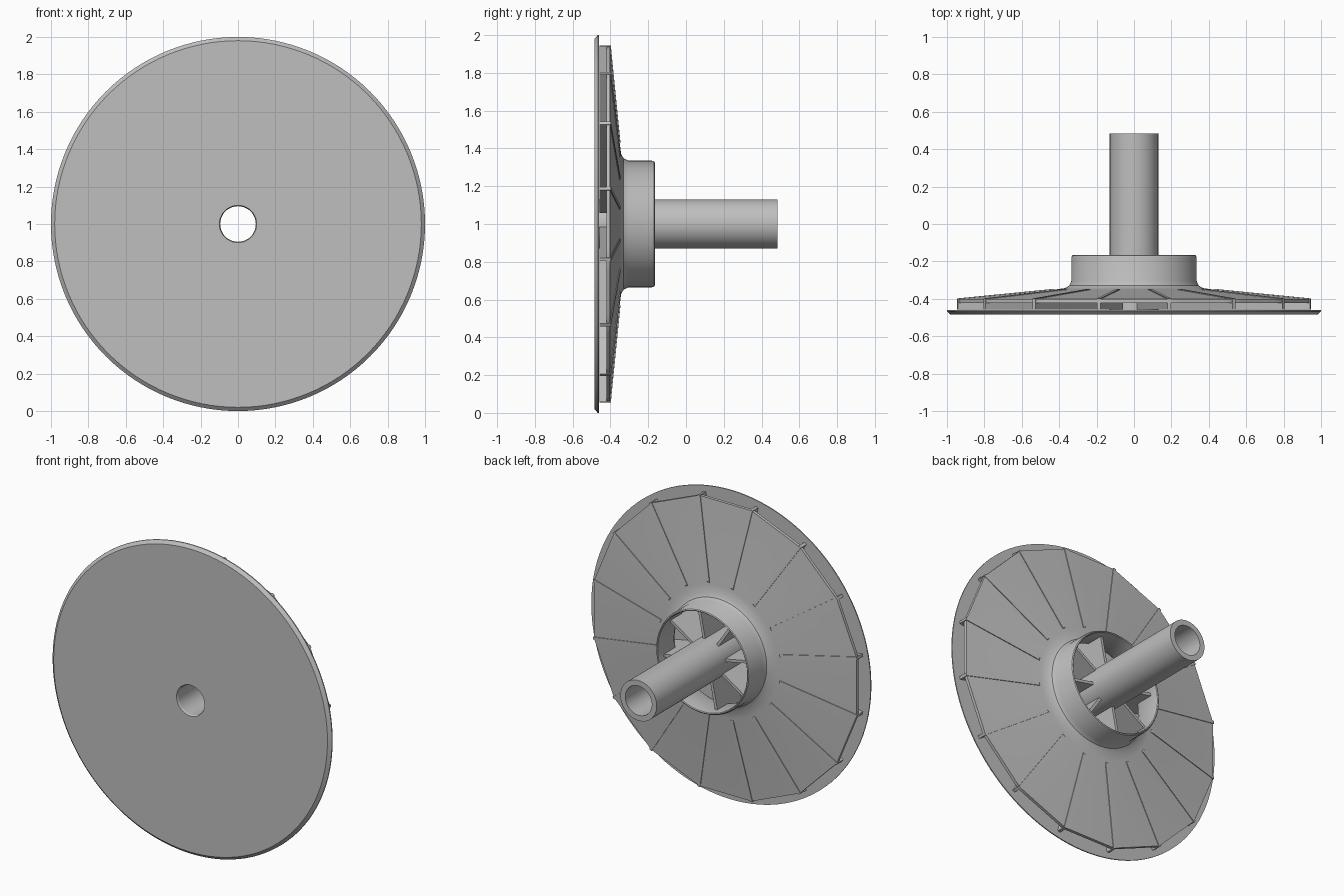
import bpy
import bmesh
from math import sin, cos, pi, radians
from mathutils import Matrix

cube = bpy.data.objects.get("Cube")
if cube:
    bpy.data.objects.remove(cube)

VANES = 16
STEP = 2 * pi / VANES
APOTHEM = 0.94

grey = bpy.data.materials.new("plain_grey")
grey.use_nodes = True
colour = (0.52, 0.52, 0.52, 1)
grey.diffuse_color = colour
grey.node_tree.nodes["Principled BSDF"].inputs["Base Color"].default_value = colour


def finish(bm, name, smooth=True):
    bmesh.ops.recalc_face_normals(bm, faces=bm.faces)
    mesh = bpy.data.meshes.new(name)
    bm.to_mesh(mesh)
    bm.free()
    obj = bpy.data.objects.new(name, mesh)
    bpy.context.collection.objects.link(obj)
    obj.location.z = 1
    mesh.materials.append(grey)
    if smooth:
        bpy.ops.object.select_all(action='DESELECT')
        obj.select_set(True)
        bpy.context.view_layer.objects.active = obj
        bpy.ops.object.shade_smooth_by_angle(angle=radians(30))
    return obj


def lathe(name, profile, segments=96, shape=lambda r, a: r):
    """Spin a closed (radius, y) profile about the y axis."""
    bm = bmesh.new()
    rings = []
    for i in range(segments):
        a = 2 * pi * i / segments + STEP / 2
        rings.append([bm.verts.new((shape(r, a) * cos(a), y, shape(r, a) * sin(a)))
                      for r, y in profile])
    n = len(profile)
    for i in range(segments):
        p, q = rings[i], rings[(i + 1) % segments]
        for j in range(n):
            k = (j + 1) % n
            bm.faces.new((p[j], p[k], q[k], q[j]))
    return finish(bm, name)


def facet(r, a):
    """Blend from a circle near the inlet to a polygon at the outer edge."""
    w = min(max((r - 0.42) / (APOTHEM - 0.42), 0), 1)
    off = (a + STEP / 2) % STEP - STEP / 2
    return r * (1 + w * (1 / cos(off) - 1))


def vane(name, outline, angle, thickness=0.018):
    """Flat radial plate from an outline in (radius, y)."""
    bm = bmesh.new()
    face = bm.faces.new([bm.verts.new((r, y, -thickness / 2)) for r, y in outline])
    side = bmesh.ops.extrude_face_region(bm, geom=[face])
    moved = [v for v in side["geom"] if isinstance(v, bmesh.types.BMVert)]
    bmesh.ops.translate(bm, verts=moved, vec=(0, 0, thickness))
    bmesh.ops.transform(bm, matrix=Matrix.Rotation(-angle, 4, 'Y'), verts=bm.verts)
    return finish(bm, name, smooth=False)


# Back plate with bevelled rim and bore
lathe("back_plate", [(0.1, -0.485), (0.98, -0.485), (1, -0.467), (1, -0.46),
                     (0.12, -0.46), (0.095, -0.475)], 128)

# Hollow shaft
lathe("shaft_tube", [(0.095, -0.475), (0.13, -0.465), (0.13, 0.485), (0.095, 0.485)], 64)

# Shroud with filleted inlet collar
lathe("shroud", [(APOTHEM, -0.422), (APOTHEM, -0.402), (0.42, -0.35), (0.37, -0.343),
                 (0.347, -0.33), (0.335, -0.305), (0.335, -0.18), (0.331, -0.169),
                 (0.325, -0.165), (0.32, -0.169), (0.318, -0.18), (0.318, -0.33),
                 (0.33, -0.355), (0.37, -0.365), (0.42, -0.37)], 96, facet)

# Radial vanes: every second one runs in to the shaft
outer = [(0.962, -0.458), (0.962, -0.398), (0.44, -0.347), (0.42, -0.358), (0.345, -0.352)]
short = [(0.345, -0.458)] + outer
long = [(0.12, -0.458)] + outer + [(0.326, -0.33), (0.326, -0.22), (0.12, -0.22)]
for i in range(VANES):
    is_long = i % 2 == 1
    vane(("long_vane_" if is_long else "short_vane_") + str(i + 1),
         long if is_long else short, (i + 0.5) * STEP)
